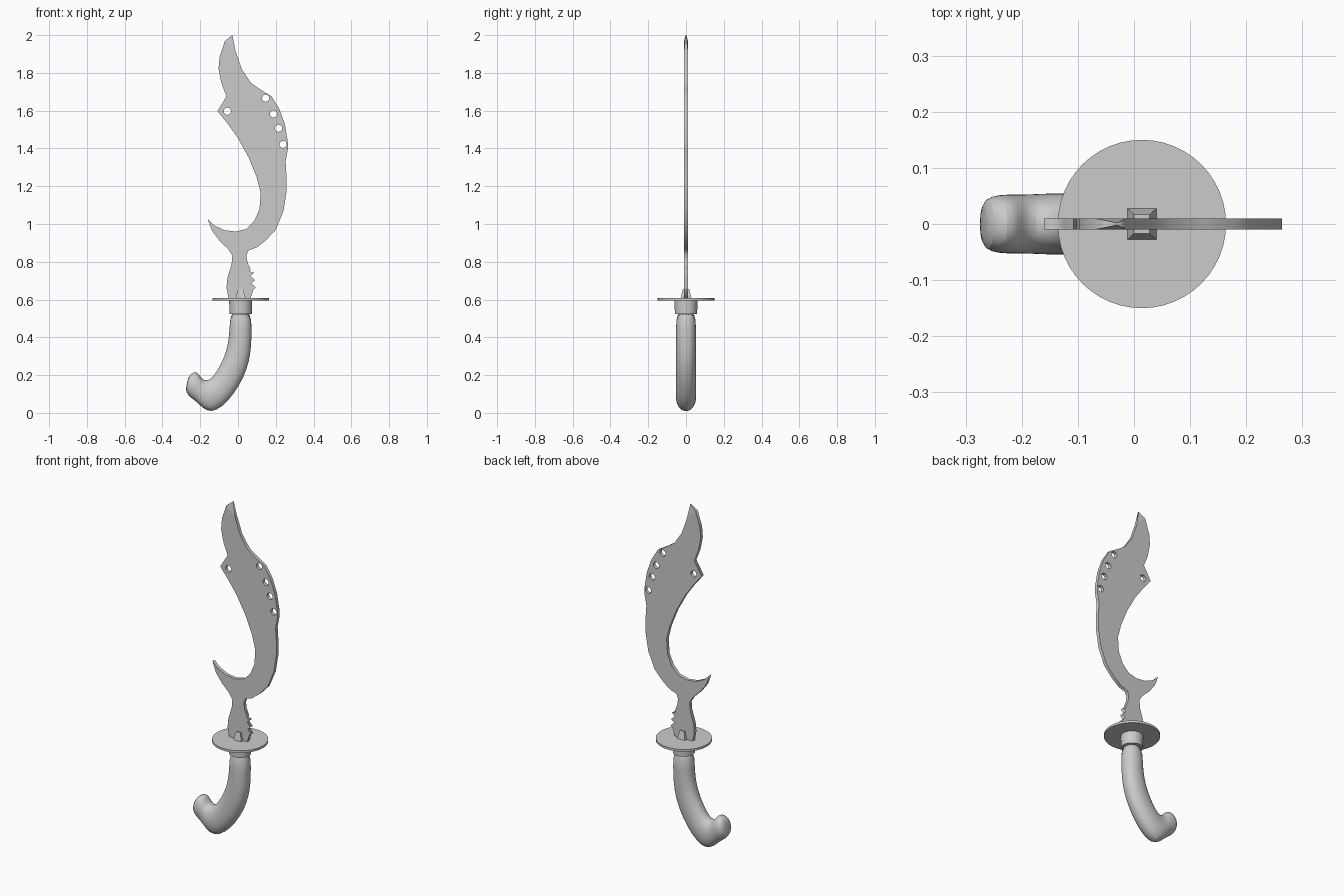
import bpy, bmesh, math
from mathutils import Vector

if "Cube" in bpy.data.objects:
    bpy.data.objects.remove(bpy.data.objects["Cube"])

CX = 0.014  # axis of guard and collar


def finish(bm, name, smooth=False):
    bmesh.ops.recalc_face_normals(bm, faces=bm.faces)
    me = bpy.data.meshes.new(name)
    bm.to_mesh(me)
    bm.free()
    ob = bpy.data.objects.new(name, me)
    bpy.context.collection.objects.link(ob)
    if smooth:
        activate(ob)
        bpy.ops.object.shade_smooth_by_angle(angle=math.radians(40))
    return ob


def activate(ob):
    bpy.ops.object.select_all(action='DESELECT')
    ob.select_set(True)
    bpy.context.view_layer.objects.active = ob


# Blade: flat outline with five holes, filled and given thickness
outline = [
    (-.03, 2.0), (-.013, 1.915), (.02, 1.82), (.07, 1.745), (.125, 1.708), (.178, 1.676),
    (.22, 1.607), (.248, 1.528), (.264, 1.432), (.264, 1.395), (.252, 1.33), (.258, 1.236),
    (.257, 1.17), (.24, 1.066), (.2, .97), (.146, .912), (.098, .875), (.055, .86),
    (.045, .833), (.05, .796), (.066, .76), (.062, .75), (.084, .742), (.066, .725),
    (.09, .702), (.07, .686), (.094, .664), (.08, .65), (.066, .605),
    (-.05, .605), (-.061, .663), (-.056, .716), (-.034, .785), (-.03, .833), (-.05, .865),
    (-.098, .912), (-.138, .965), (-.16, 1.026), (-.125, .992), (-.07, .967), (-.013, .96),
    (.045, .974), (.087, 1.017), (.114, 1.08), (.12, 1.167), (.098, 1.25), (.056, 1.353),
    (-.003, 1.459), (-.056, 1.533), (-.109, 1.597), (-.061, 1.676), (-.088, 1.745),
    (-.103, 1.82), (-.098, 1.883), (-.07, 1.968)]
holes = [(-.056, 1.597), (.146, 1.666), (.188, 1.583), (.215, 1.507), (.239, 1.422)]

cu = bpy.data.curves.new("blade", 'CURVE')
cu.dimensions = '2D'
cu.fill_mode = 'BOTH'
cu.extrude = 0.01


def add_loop(pts):
    sp = cu.splines.new('POLY')
    sp.points.add(len(pts) - 1)
    for p, (x, z) in zip(sp.points, pts):
        p.co = (x, z, 0, 1)
    sp.use_cyclic_u = True


add_loop(outline)
for hx, hz in holes:
    add_loop([(hx + .019 * math.cos(a * math.tau / 16), hz + .019 * math.sin(a * math.tau / 16))
              for a in range(16)])
blade = bpy.data.objects.new("blade", cu)
bpy.context.collection.objects.link(blade)
blade.rotation_euler.x = math.pi / 2
activate(blade)
bpy.ops.object.convert(target='MESH')
blade = bpy.context.view_layer.objects.active
bpy.ops.object.transform_apply(location=False, rotation=True, scale=False)
for v in blade.data.vertices:  # thin the tip
    if v.co.z > 1.99:
        v.co.y *= 0.2


# Guard disc and collar
def disc(name, r1, r2, z0, z1, segs):
    bm = bmesh.new()
    bmesh.ops.create_cone(bm, cap_ends=True, segments=segs, radius1=r1, radius2=r2, depth=z1 - z0)
    bmesh.ops.translate(bm, verts=bm.verts, vec=(CX, 0, (z0 + z1) / 2))
    return finish(bm, name, True)


disc("guard", .15, .15, .596, .609, 48)
disc("collar", .059, .061, .524, .598, 32)

# Tapered socket holding the blade root
bm = bmesh.new()
bmesh.ops.create_cube(bm, size=2)
for v in bm.verts:
    top = v.co.z > 0
    v.co = (CX + v.co.x * (.014 if top else .027), v.co.y * (.017 if top else .029),
            .655 if top else .605)
finish(bm, "blade_socket")

# Handle: rings between inner and outer edge (inner x, z, outer x, z, half depth)
rings = [
    (-.043, .545, .071, .545, .053), (-.045, .44, .073, .44, .053), (-.053, .365, .071, .35, .053),
    (-.07, .305, .06, .27, .053), (-.095, .25, .03, .185, .053), (-.13, .195, -.02, .1, .054),
    (-.15, .176, -.085, .028, .055), (-.175, .172, -.143, .001, .055),
    (-.194, .184, -.185, .022, .053), (-.208, .208, -.22, .06, .053),
    (-.224, .22, -.255, .082, .053), (-.252, .208, -.275, .108, .047), (-.266, .182, -.275, .134, .026)]
N = 20
bm = bmesh.new()
loops = []
for ix, iz, ox, oz, d in rings:
    a, b = Vector((ix, 0, iz)), Vector((ox, 0, oz))
    mid, half = (a + b) / 2, (b - a) / 2
    ring = []
    for i in range(N):
        t = math.tau * i / N
        c, s = math.cos(t), math.sin(t)
        s = math.copysign(abs(s) ** 0.85, s)
        ring.append(bm.verts.new(mid + half * c + Vector((0, d * s, 0))))
    loops.append(ring)
for r0, r1 in zip(loops, loops[1:]):
    for i in range(N):
        j = (i + 1) % N
        bm.faces.new((r0[i], r0[j], r1[j], r1[i]))
bm.faces.new(loops[0])
bm.faces.new(loops[-1])
handle = finish(bm, "handle", True)
sub = handle.modifiers.new("smooth", 'SUBSURF')
sub.levels = sub.render_levels = 1
for p in handle.data.polygons:
    p.use_smooth = True
